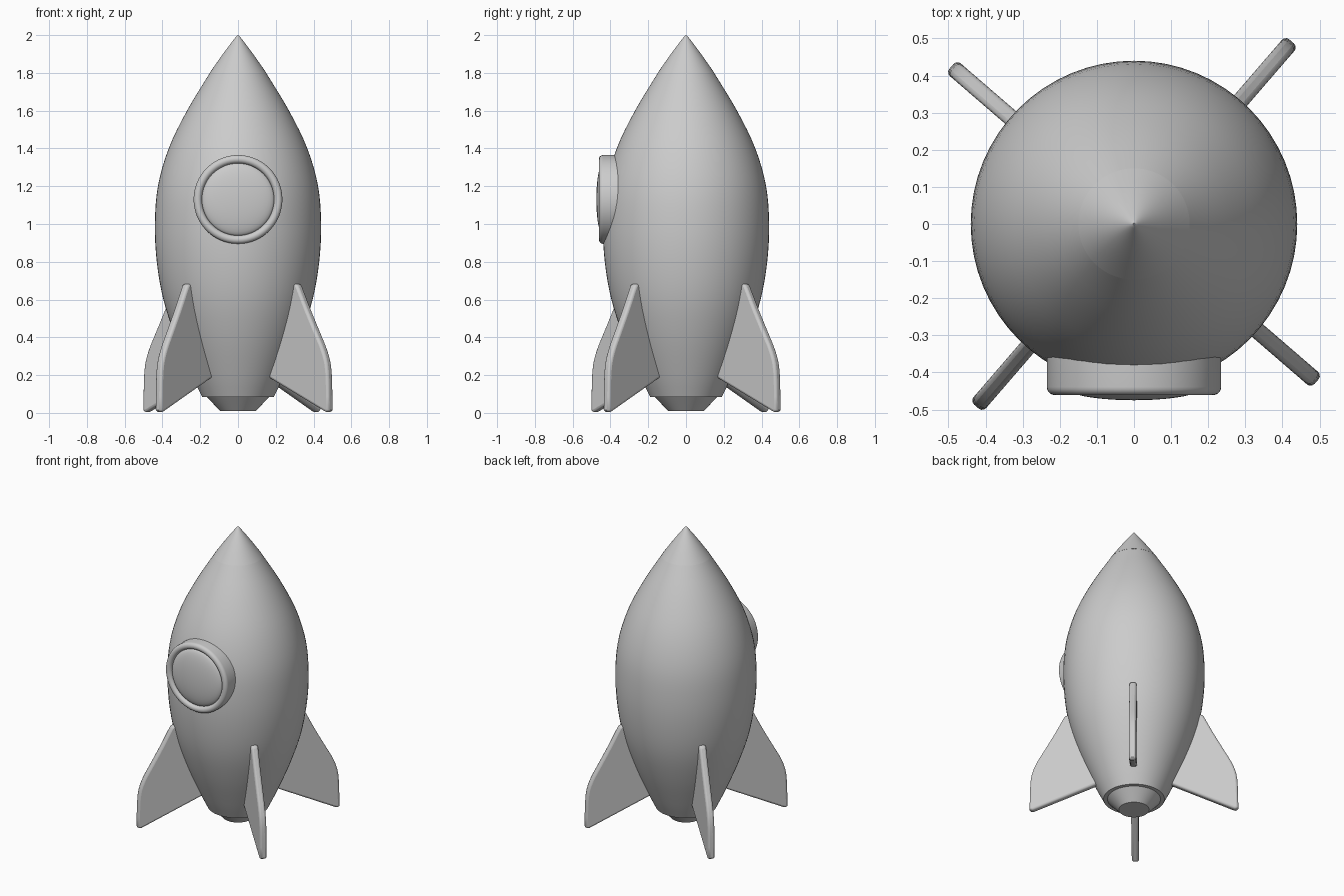
import bpy, bmesh, math
from mathutils import Vector, Matrix

cube = bpy.data.objects.get("Cube")
if cube:
    bpy.data.objects.remove(cube, do_unlink=True)

grey = bpy.data.materials.new("plain grey")
grey.use_nodes = True
colour = (0.6, 0.6, 0.6, 1)
grey.diffuse_color = colour
grey.node_tree.nodes["Principled BSDF"].inputs["Base Color"].default_value = colour


def finish(bm, name, angle=40):
    bmesh.ops.recalc_face_normals(bm, faces=bm.faces)
    mesh = bpy.data.meshes.new(name)
    bm.to_mesh(mesh)
    bm.free()
    mesh.materials.append(grey)
    obj = bpy.data.objects.new(name, mesh)
    bpy.context.collection.objects.link(obj)
    bpy.ops.object.select_all(action='DESELECT')
    obj.select_set(True)
    bpy.context.view_layer.objects.active = obj
    bpy.ops.object.shade_smooth_by_angle(angle=math.radians(angle))
    return obj


def smooth_path(points, steps=4):
    """Catmull-Rom curve through 2D points."""
    p = [Vector(q) for q in points]
    p = [2 * p[0] - p[1]] + p + [2 * p[-1] - p[-2]]
    out = []
    for a, b, c, d in zip(p, p[1:], p[2:], p[3:]):
        for i in range(steps):
            t = i / steps
            out.append(0.5 * (2 * b + (c - a) * t + (2 * a - 5 * b + 4 * c - d) * t ** 2
                              + (3 * b - a - 3 * c + d) * t ** 3))
    return out + [p[-2]]


def lathe(name, profile, segments=64, matrix=Matrix(), angle=40):
    """Spin a (radius, height) profile about the z axis."""
    bm = bmesh.new()
    verts = [bm.verts.new((r, 0, z)) for r, z in profile]
    edges = [bm.edges.new(pair) for pair in zip(verts, verts[1:])]
    bmesh.ops.spin(bm, geom=verts + edges, axis=(0, 0, 1), cent=(0, 0, 0),
                   angle=math.tau, steps=segments)
    bmesh.ops.remove_doubles(bm, verts=bm.verts, dist=0.0001)
    bm.transform(matrix)
    return finish(bm, name, angle)


# Hull, nose cone and exhaust nozzle
hull = smooth_path([(0.19, 0.085), (0.245, 0.2), (0.33, 0.4), (0.395, 0.6), (0.43, 0.8),
                    (0.44, 1.0), (0.424, 1.2), (0.367, 1.4), (0.27, 1.6), (0.143, 1.81)])
lathe("hull", [(0, 0.085)] + [tuple(v) for v in hull] + [(0, 1.81)])
nose = smooth_path([(0.15, 1.8), (0.08, 1.9), (0.012, 1.99), (0, 2.0)])
lathe("nose_cone", [(0, 1.8)] + [tuple(v) for v in nose])
lathe("nozzle", [(0, 0.01), (0.095, 0.01), (0.17, 0.09), (0, 0.09)], angle=30)

# Round window on the front: local z points forward (-y)
facing = Matrix.Translation((0, 0, 1.13)) @ Matrix.Rotation(math.pi / 2, 4, 'X')
rim = [(0.213 + 0.022 * math.cos(a), 0.439 + 0.022 * math.sin(a))
       for a in [math.pi * i / 10 for i in range(11)]]
lathe("window_rim", [(0.235, 0.3)] + rim + [(0.191, 0.3)], matrix=facing)
dome = [(0.192 * math.cos(a), 0.437 + 0.038 * math.sin(a))
        for a in [math.pi / 2 * i / 10 for i in range(11)]]
lathe("window_glass", dome, matrix=facing)

# Four swept fins
outer = smooth_path([(0.43, 0.68), (0.495, 0.55), (0.56, 0.43), (0.615, 0.325),
                     (0.643, 0.22), (0.65, 0.015)], 3)
outline = [tuple(v) for v in outer] + [(0.635, 0.0), (0.2, 0.2), (0.2, 0.4), (0.39, 0.67), (0.41, 0.684)]
half = 0.0225
for i, side in enumerate(("back_left", "back_right", "front_right", "front_left")):
    bm = bmesh.new()
    face = bm.faces.new([bm.verts.new((r, -half, z)) for r, z in outline])
    moved = bmesh.ops.extrude_face_region(bm, geom=[face])["geom"]
    bmesh.ops.translate(bm, vec=(0, 2 * half, 0),
                        verts=[v for v in moved if isinstance(v, bmesh.types.BMVert)])
    bm.transform(Matrix.Rotation(math.radians(49.2 + 90 * i), 4, 'Z'))
    fin = finish(bm, "fin_" + side, 35)
    bevel = fin.modifiers.new("rounded_edges", 'BEVEL')
    bevel.width = 0.014
    bevel.segments = 3
    bevel.limit_method = 'ANGLE'
    bevel.angle_limit = math.radians(50)
